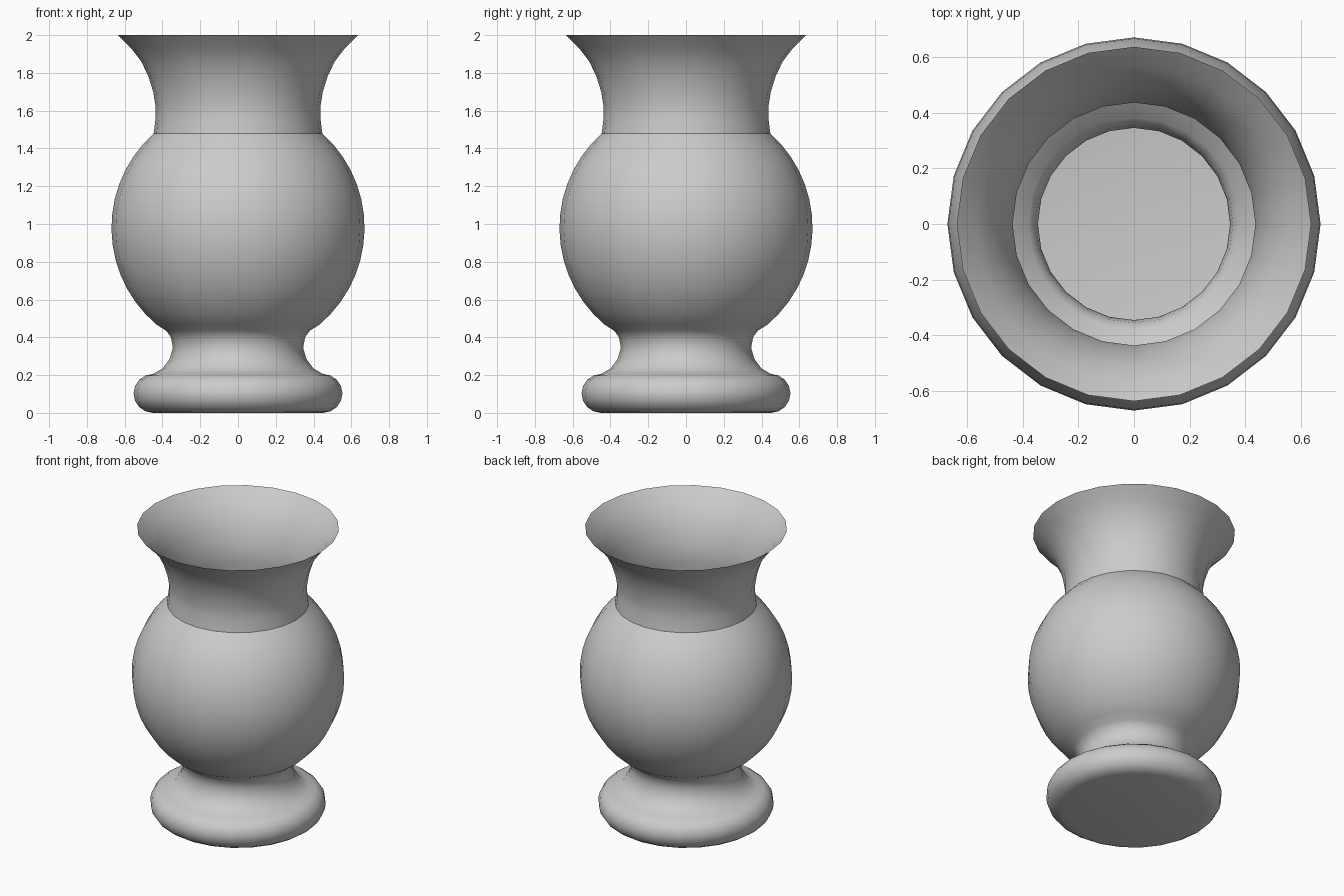
import bpy, bmesh, math

if "Cube" in bpy.data.objects:
    bpy.data.objects.remove(bpy.data.objects["Cube"])

SIDES = 24
stone = bpy.data.materials.new("plain grey")
stone.diffuse_color = (0.6, 0.6, 0.6, 1)
stone.use_nodes = True
stone.node_tree.nodes["Principled BSDF"].inputs["Base Color"].default_value = stone.diffuse_color


def arc(cx, cz, rx, rz, a0, a1, n):
    """Points (radius, height) along an elliptical arc, angles in degrees."""
    angles = [math.radians(a0 + (a1 - a0) * i / n) for i in range(n + 1)]
    return [(cx + rx * math.cos(a), cz + rz * math.sin(a)) for a in angles]


# Rounded foot, from its flat underside up to the flat top
foot = arc(0.45, 0.103, 0.103, 0.103, -90, 90, 8)
# Concave waist between foot and body
waist = [(0.40, 0.235), (0.362, 0.285), (0.345, 0.345), (0.355, 0.40), (0.38, 0.435)]
# Round body
body = arc(0, 0.98, 0.67, 0.67, -50, 48.2, 14)
# Flared neck, starting at the crease above the body
neck = [(0.436, 1.56), (0.436, 1.62), (0.449, 1.70), (0.474, 1.78),
        (0.512, 1.86), (0.565, 1.93), (0.636, 2.0)]
profile = foot + waist + body + neck

# Revolve the profile into an open, thin-walled vase
bm = bmesh.new()
rings = []
for r, z in profile:
    rings.append([bm.verts.new((r * math.cos(math.tau * i / SIDES),
                                r * math.sin(math.tau * i / SIDES), z))
                  for i in range(SIDES)])
for low, high in zip(rings, rings[1:]):
    for i in range(SIDES):
        j = (i + 1) % SIDES
        bm.faces.new((low[i], low[j], high[j], high[i]))
# Flat underside
bm.faces.new(rings[0][::-1])

mesh = bpy.data.meshes.new("vase")
bm.to_mesh(mesh)
bm.free()
mesh.materials.append(stone)
vase = bpy.data.objects.new("vase", mesh)
bpy.context.collection.objects.link(vase)
bpy.context.view_layer.objects.active = vase
vase.select_set(True)
bpy.ops.object.shade_smooth_by_angle(angle=math.radians(30))
